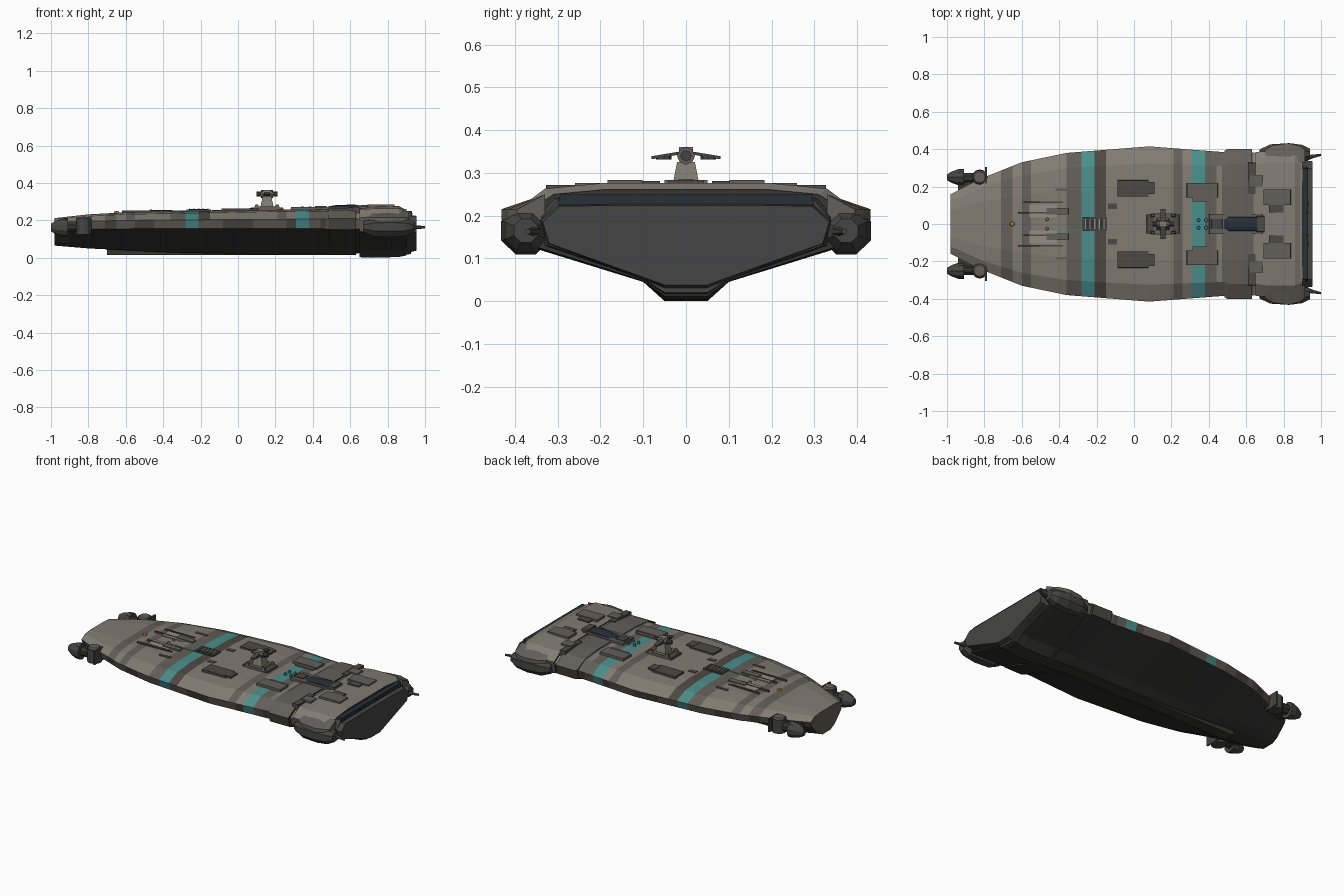
import bpy, bmesh, math, random
from mathutils import Matrix, Vector

if "Cube" in bpy.data.objects:
    bpy.data.objects.remove(bpy.data.objects["Cube"])
random.seed(4)

def mat(name, c):
    m = bpy.data.materials.new(name)
    m.diffuse_color = (*c, 1)
    m.use_nodes = True
    m.node_tree.nodes["Principled BSDF"].inputs["Base Color"].default_value = m.diffuse_color
    return m

M = {'deck': mat('deck_grey', (.22, .20, .17)), 'pale': mat('pale_grey', (.29, .265, .23)),
     'mid': mat('mid_grey', (.125, .113, .10)), 'dim': mat('dim_brown', (.075, .065, .055)),
     'teal': mat('teal', (.07, .27, .26)), 'black': mat('hull_black', (.035, .035, .033)),
     'iron': mat('iron', (.06, .06, .058)), 'glass': mat('dark_glass', (.02, .03, .04)),
     'orange': mat('orange', (.6, .25, .04))}
KEYS = list(M)

def finish(name, bm, *mats):
    bmesh.ops.recalc_face_normals(bm, faces=bm.faces)
    me = bpy.data.meshes.new(name)
    bm.to_mesh(me)
    bm.free()
    for k in mats:
        me.materials.append(M[k])
    ob = bpy.data.objects.new(name, me)
    bpy.context.collection.objects.link(ob)
    return ob

def skin(name, rings, mats, pick=lambda i, j: 0):
    """Bridge a list of closed rings and cap both ends."""
    bm = bmesh.new()
    vs = [[bm.verts.new(p) for p in r] for r in rings]
    n = len(vs[0])
    for i in range(len(vs) - 1):
        for j in range(n):
            f = bm.faces.new((vs[i][j], vs[i][(j+1) % n], vs[i+1][(j+1) % n], vs[i+1][j]))
            f.material_index = pick(i, j)
    for r, i in ((vs[0], -1), (vs[-1], -2)):
        bm.faces.new(r).material_index = pick(i, 0)
    return finish(name, bm, *mats)

def section(x, w, dw, zt, zc, ze, zb, zk, z0):
    """Symmetric hull cross-section: deck, chamfer, side band, V-shaped belly."""
    k = min(.1, w * .5)
    h = [(dw * .6, zt), (dw, zc), (w, ze), (w - .015, zb), (k, zk), (k * .5, z0)]
    return [(x, y, z) for y, z in h] + [(x, -y, z) for y, z in reversed(h)]

def box(name, x0, x1, y0, y1, z0, z1, m, taper=1):
    bm = bmesh.new()
    bmesh.ops.create_cube(bm, size=1)
    for v in bm.verts:
        s = taper if v.co.z > 0 else 1
        v.co = ((x0+x1)/2 + v.co.x*(x1-x0)*s, (y0+y1)/2 + v.co.y*(y1-y0)*s, z0 if v.co.z < 0 else z1)
    return finish(name, bm, m)

def ring(x, y, z, ry, rz, n=8):
    return [(x, y + ry*math.cos(math.tau*(i+.5)/n), z + rz*math.sin(math.tau*(i+.5)/n)) for i in range(n)]

def pod(name, y, z, prof, m, n=8):
    return skin(name, [ring(x, y, z, a, b, n) for x, a, b in prof], [m])

def cyl(name, loc, r1, r2, h, m, n=8, rot=None):
    bm = bmesh.new()
    bmesh.ops.create_cone(bm, cap_ends=True, segments=n, radius1=r1, radius2=r2, depth=h,
                          matrix=Matrix.Translation(Vector(loc)) @ (rot or Matrix()))
    return finish(name, bm, m)

# Hull stations: x, half width, deck half width, deck z, crease z, edge z, band z, chine z, keel z
ST = [(-.98, .16, .12, .212, .207, .185, .15, .085, .065), (-.8, .25, .20, .232, .222, .195, .153, .07, .05),
      (-.6, .33, .26, .243, .232, .20, .155, .06, .04), (-.36, .38, .30, .248, .237, .202, .156, .052, .028),
      (.08, .415, .325, .255, .245, .205, .157, .047, .018), (.47, .385, .31, .26, .25, .207, .155, .047, .02),
      (.9, .375, .31, .262, .25, .207, .155, .05, .03)]

def station(x):
    for a, b in zip(ST, ST[1:]):
        if x <= b[0]:
            t = (x - a[0]) / (b[0] - a[0])
            return (x, *[p + (q - p) * t for p, q in zip(a[1:], b[1:])])

def deck(x):
    return station(x)[3]

# Main hull, with paint bands across the deck
BANDS = [(-.98, 'deck'), (-.9, 'deck'), (-.8, 'deck'), (-.71, 'deck'), (-.65, 'mid'), (-.6, 'deck'), (-.55, 'mid'),
         (-.45, 'deck'), (-.36, 'deck'), (-.28, 'mid'), (-.21, 'teal'), (-.15, 'dim'), (-.08, 'deck'), (.08, 'deck'),
         (.21, 'deck'), (.26, 'mid'), (.31, 'deck'), (.38, 'teal'), (.44, 'mid'), (.47, 'deck'), (.64, 'mid'), (.9, 'deck')]
sidecol = {i: KEYS.index(random.choice(['deck', 'mid', 'pale', 'dim', 'deck'])) for i in range(30)}

def paint(i, j):
    if i == -1:
        return KEYS.index('mid')
    if i == -2 or 3 <= j <= 7:
        return KEYS.index('black')
    band = BANDS[i + 1][1]
    if j in (2, 8):
        return KEYS.index('teal') if band == 'teal' else KEYS.index('dim' if i % 3 == 0 else 'mid')
    if j in (1, 9) and band == 'deck' and (i > 13 or i in (3, 5)):
        return sidecol[i]
    return KEYS.index(band)
skin('hull', [section(*station(x)) for x, _ in BANDS], KEYS, paint)

# Wider collar steps and the raised stern block
def two(i, j):
    return 2 if i < 0 or 3 <= j <= 7 else (1 if j in (2, 8) else 0)
skin('collar_step', [section(.485, .392, .31, .264, .252, .212, .15, .047, .018),
                     section(.50, .402, .32, .266, .254, .21, .15, .046, .016),
                     section(.63, .40, .32, .268, .256, .21, .15, .045, .014)], ['mid', 'dim', 'black'], two)
skin('stern_block', [section(.65, .385, .32, .268, .258, .215, .14, .046, .003),
                     section(.72, .39, .33, .272, .262, .218, .135, .045, .0),
                     section(.86, .39, .33, .276, .263, .218, .13, .045, .004),
                     section(.90, .375, .31, .255, .246, .212, .13, .048, .012)], ['deck', 'mid', 'black'], two)
skin('stern_lip', [section(.885, .35, .31, .252, .243, .20, .13, .05, .015),
                   section(.925, .335, .30, .242, .236, .195, .13, .052, .02)], ['iron'])
skin('stern_plate', [section(.92, .34, .30, .228, .225, .19, .135, .05, .03),
                     section(.955, .335, .295, .224, .222, .185, .135, .056, .038)], ['iron'])
box('stern_slot', .885, .93, -.30, .30, .225, .25, 'glass', .98)
box('keel_strip', -.7, .6, -.035, .035, .014, .06, 'black')

for s in (1, -1):
    n = '_left' if s > 0 else '_right'
    # Stern side pods, armour caps and rear spikes
    pod('stern_pod' + n, s*.375, .165, [(.67, .025, .03), (.73, .055, .056), (.83, .062, .06),
                                        (.90, .052, .052), (.94, .03, .03)], 'iron')
    skin('pod_armour' + n, [[(x, s*a, z) for a, z in ((.33, .25), (w, .215), (w, .19), (.33, .19))]
                            for x, w in ((.70, .395), (.74, .42), (.83, .432), (.89, .415), (.915, .395))], ['mid'])
    skin('rear_spike' + n, [ring(.91, s*.35, .163, .02, .013, 6), ring(.96, s*.362, .163, .011, .009, 6),
                            ring(1.0, s*.37, .163, .007, .007, 6)], ['iron'])
    # Bow thrusters, drums, fins and struts
    pod('bow_thruster' + n, s*.25, .162, [(-1.0, .016, .02), (-.975, .032, .036), (-.94, .045, .048),
                                          (-.91, .047, .05)], 'iron', 10)
    pod('thruster_collar' + n, s*.245, .165, [(-.91, .03, .03), (-.86, .03, .03)], 'black')
    cyl('bow_drum' + n, (-.825, s*.25, .168), .042, .042, .085, 'iron', 12)
    cyl('drum_cap' + n, (-.825, s*.25, .214), .038, .03, .01, 'mid', 12)
    box('drum_fin' + n, -.796, -.786, s*.25-.055, s*.25+.055, .13, .215, 'iron')
    box('bow_strut' + n, -.94, -.80, s*.20-.035, s*.20+.035, .145, .185, 'black')
    # Raised deck panels: x0, x1, inner y, outer y, top z, colour
    for i, (x0, x1, a, b, z, m) in enumerate([
            (-.09, .08, .145, .235, .263, 'dim'), (.06, .11, .16, .225, .265, 'dim'),
            (.28, .45, .14, .22, .272, 'mid'), (.31, .44, .12, .205, .267, 'mid'),
            (.69, .84, .10, .185, .284, 'mid'), (.72, .80, .06, .12, .281, 'dim'),
            (.61, .65, .16, .33, .272, 'dim'), (.62, .69, .20, .26, .276, 'mid'),
            (-.56, -.41, .035, .105, .251, 'pale'), (-.47, -.35, .05, .085, .256, 'mid'),
            (-.42, -.34, .175, .19, .252, 'mid'), (-.14, -.09, .08, .11, .255, 'dim')]):
        box(f'deck_panel_{i}{n}', x0, x1, *sorted((s*a, s*b)), .225, z, m, .97)
    # Teal guide lights and orange beacons
    cyl('beacon' + n, (-.465, s*.025, .252), .009, .006, .012, 'orange')
    for x in (.345, .385, .43):
        cyl('guide_light' + n, (x, s*.02, .268), .01, .008, .014, 'teal')
    # Stern lip studs
    for y in (.06, .11):
        cyl('stud' + n, (.926, s*y, .236), .005, .005, .012, 'black', 6, Matrix.Rotation(math.pi/2, 4, 'Y'))

# Bow deck details: beacon, guide line, runway grooves
cyl('bow_beacon', (-.65, 0, .244), .014, .01, .012, 'orange')
box('guide_line', -.46, -.26, -.036, -.031, .24, .2515, 'teal')
for i, y in enumerate((-.115, -.06, .06, .115)):
    box('runway_groove', -.62 + .03*(i % 2), -.38, y-.004, y+.004, .235, .253, 'dim')

# Deck hatch with slats
box('hatch_frame', -.275, -.145, -.038, .038, .24, .258, 'iron')
box('hatch_bed', -.262, -.158, -.027, .027, .25, .2595, 'black')
for i in range(5):
    box('hatch_slat', -.262 + i*.0245, -.256 + i*.0245, -.027, .027, .25, .263, 'pale')

# Bridge canopy
box('canopy_base', .40, .69, -.055, .055, .25, .272, 'mid', .97)
skin('canopy', [[(x, y, z) for y, z in ((.042, .262), (.036, h), (.015, h+.006), (-.015, h+.006), (-.036, h), (-.042, .262))]
                for x, h in ((.48, .268), (.52, .275), (.62, .279), (.66, .272))], ['glass'])
box('canopy_tail', .655, .70, -.045, .045, .26, .283, 'dim', .9)
box('canopy_nose', .41, .475, -.03, .03, .26, .277, 'iron', .9)

# Turret tower: cross-shaped foot, pedestal, round head and side blades
TX = .155
box('tower_foot', TX-.09, TX+.09, -.052, .052, .245, .268, 'dim', .96)
box('tower_plate', TX-.05, TX+.05, -.055, .055, .25, .273, 'mid')
for a in (-1, 1):
    for b in (-1, 1):
        box('foot_cleat', TX+a*.055-.015, TX+a*.055+.015, b*.045-.009, b*.045+.009, .26, .284, 'mid', .5)
box('tower_pedestal', TX-.036, TX+.036, -.032, .032, .268, .325, 'deck', .65)
cyl('tower_head', (TX, 0, .340), .021, .021, .062, 'mid', 8, Matrix.Rotation(math.pi/2, 4, 'Y'))
box('head_cap', TX-.022, TX+.022, -.018, .018, .335, .361, 'deck', .9)
for s in (1, -1):
    skin('tower_blade', [[(TX-c, s*y, z), (TX+c, s*y, z), (TX+c, s*y, z+.007), (TX-c, s*y, z+.007)]
                         for y, c, z in ((.015, .012, .343), (.05, .015, .337), (.081, .012, .332))], ['iron'])
    cyl('blade_tip', (TX, s*.052, .335), .018, .018, .008, 'iron')
    cyl('head_barrel', (TX + s*.04, 0, .34), .013, .013, .03, 'iron', 8, Matrix.Rotation(math.pi/2, 4, 'Y'))
